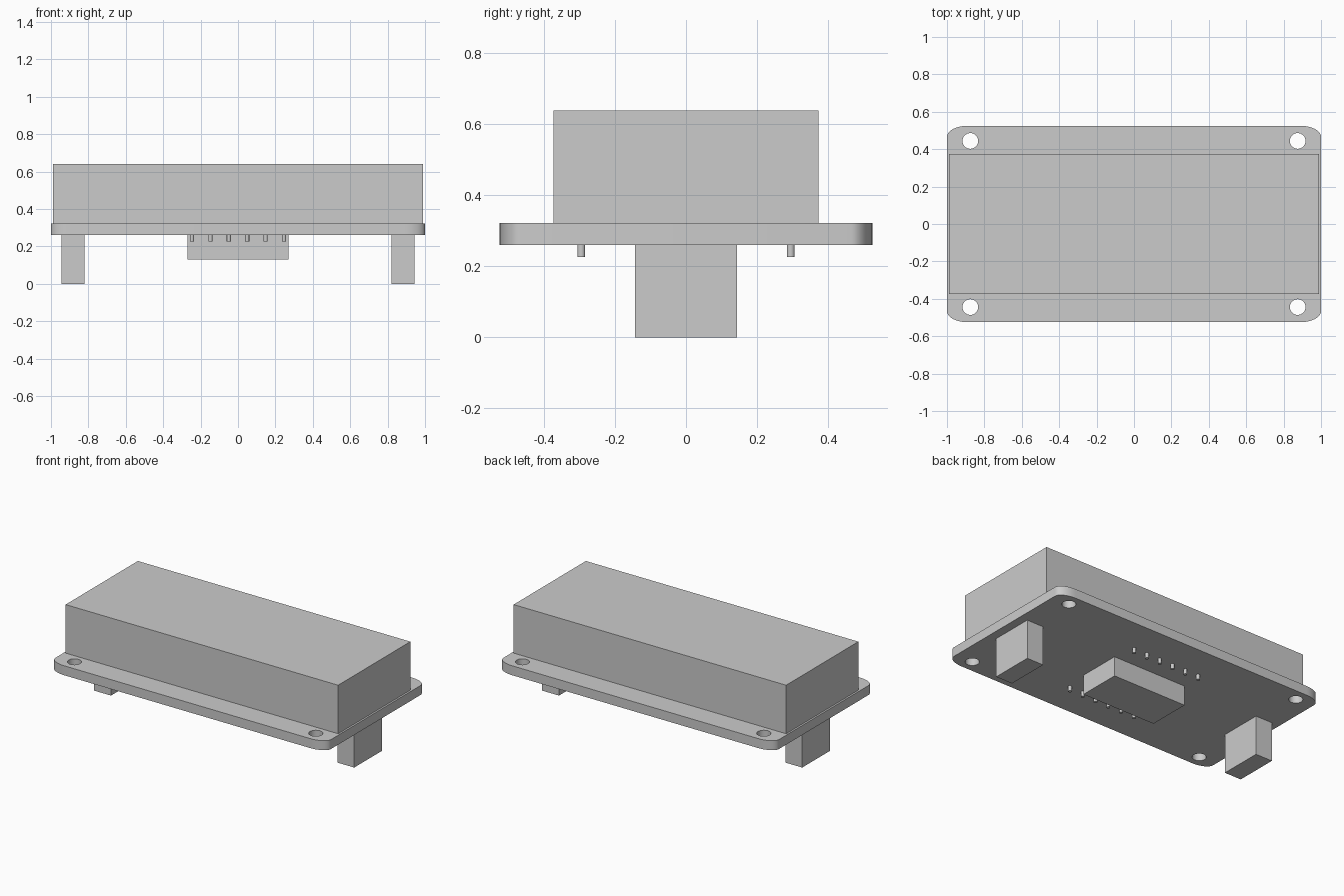
import bpy, bmesh, math

if "Cube" in bpy.data.objects:
    bpy.data.objects.remove(bpy.data.objects["Cube"], do_unlink=True)

grey = bpy.data.materials.new("plain_grey")
grey.use_nodes = True
colour = (0.6, 0.6, 0.6, 1)
grey.diffuse_color = colour
grey.node_tree.nodes["Principled BSDF"].inputs["Base Color"].default_value = colour


def prism(name, outline, z0, z1):
    """Closed vertical prism over a counter-clockwise outline."""
    bm = bmesh.new()
    base = bm.faces.new([bm.verts.new((x, y, z0)) for x, y in outline])
    top = bmesh.ops.extrude_face_region(bm, geom=[base])["geom"]
    for v in top:
        if isinstance(v, bmesh.types.BMVert):
            v.co.z = z1
    bmesh.ops.recalc_face_normals(bm, faces=bm.faces)
    mesh = bpy.data.meshes.new(name)
    bm.to_mesh(mesh)
    bm.free()
    mesh.materials.append(grey)
    obj = bpy.data.objects.new(name, mesh)
    bpy.context.collection.objects.link(obj)
    return obj


def box(name, cx, hx, hy, z0, z1):
    return prism(name, [(cx - hx, -hy), (cx + hx, -hy), (cx + hx, hy), (cx - hx, hy)], z0, z1)


def circle(cx, cy, r, n):
    return [(cx + r * math.cos(math.tau * i / n), cy + r * math.sin(math.tau * i / n))
            for i in range(n)]


def smooth(obj):
    bpy.ops.object.select_all(action='DESELECT')
    obj.select_set(True)
    bpy.context.view_layer.objects.active = obj
    bpy.ops.object.shade_smooth_by_angle(angle=math.radians(35))


# Circuit board with softly rounded corners
BOTTOM, TOP = 0.26, 0.322
rx, ry, steps = 0.11, 0.06, 10
outline = []
for quarter, (sx, sy) in enumerate([(1, 1), (-1, 1), (-1, -1), (1, -1)]):
    for i in range(steps + 1):
        a = (quarter + i / steps) * math.pi / 2
        outline.append((sx * (1 - rx) + rx * math.cos(a),
                        sy * (0.525 - ry) + ry * math.sin(a)))
board = prism("circuit_board", outline, BOTTOM, TOP)

# Mounting holes near the corners
for sx in (-1, 1):
    for sy in (-1, 1):
        cutter = prism("hole_cutter", circle(sx * 0.875, sy * 0.444, 0.042, 32), 0.2, 0.4)
        cutter.hide_render = True
        mod = board.modifiers.new("mounting_hole", 'BOOLEAN')
        mod.operation = 'DIFFERENCE'
        mod.solver = 'EXACT'
        mod.object = cutter
        bpy.context.view_layer.objects.active = board
        bpy.ops.object.modifier_apply(modifier=mod.name)
        bpy.data.objects.remove(cutter, do_unlink=True)
smooth(board)

# Display block on top
box("display_block", 0, 0.988, 0.374, TOP, 0.64)

# Driver chip and end connectors underneath
box("driver_chip", 0, 0.27, 0.143, 0.13, BOTTOM)
for side, sx in (("left", 1), ("right", -1)):
    box(side + "_connector", sx * 0.882, 0.061, 0.143, 0, BOTTOM)

# Two rows of solder pins
for row, y in (("front", -0.295), ("back", 0.295)):
    for i in range(6):
        x = (i - 2.5) * 0.0985
        smooth(prism(f"{row}_pin_{i + 1}", circle(x, y, 0.011, 16), 0.226, BOTTOM))
